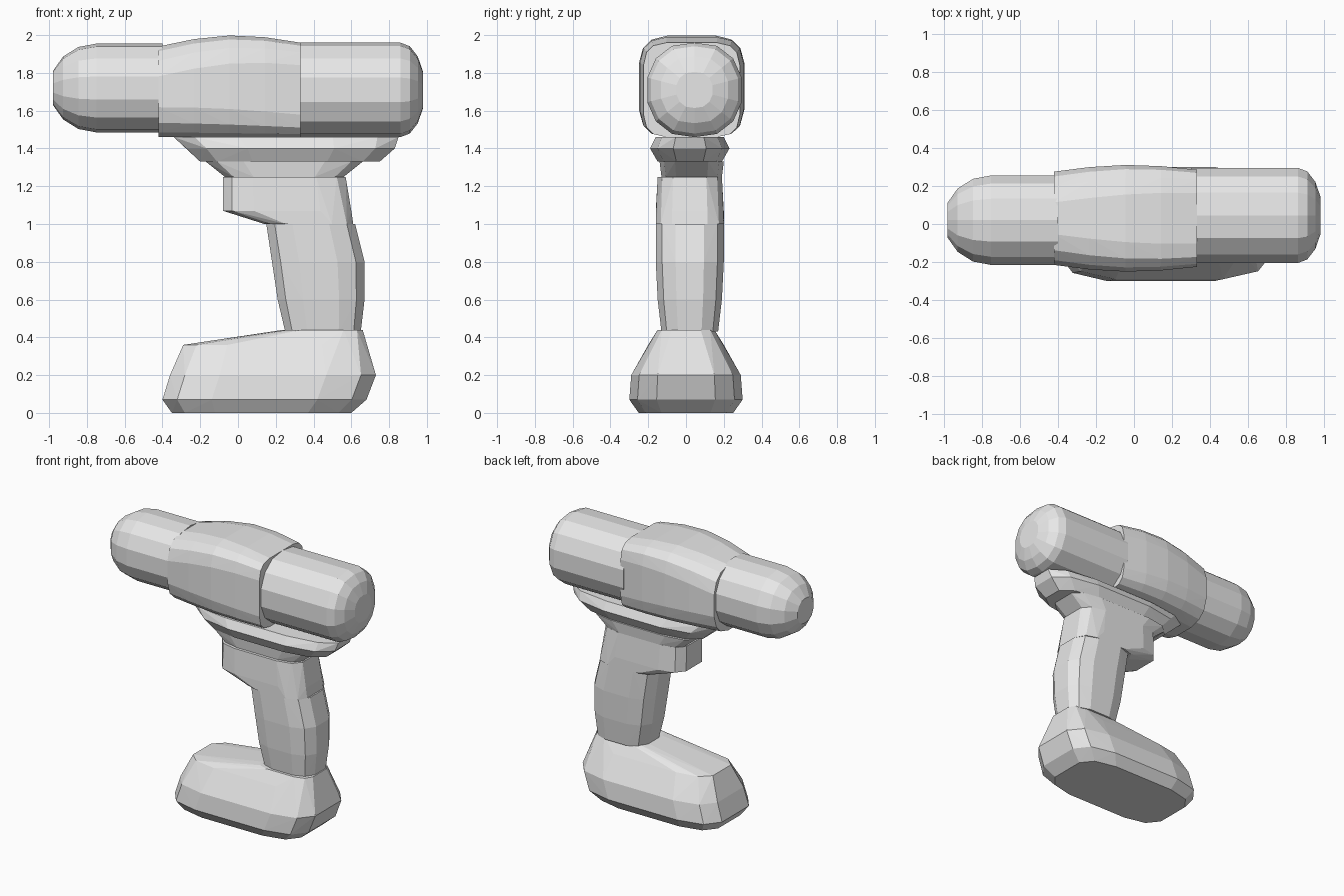
import bpy, bmesh
from math import cos, sin, pi, copysign

old = bpy.data.objects.get("Cube")
if old:
    bpy.data.objects.remove(old, do_unlink=True)

grey = bpy.data.materials.new("plain_grey")
grey.use_nodes = True
colour = (0.8, 0.8, 0.8, 1)
grey.diffuse_color = colour
grey.node_tree.nodes["Principled BSDF"].inputs["Base Color"].default_value = colour


def hull(name, points):
    """Faceted convex part wrapped around the points."""
    bm = bmesh.new()
    for point in points:
        bm.verts.new(point)
    bmesh.ops.convex_hull(bm, input=bm.verts[:])
    loose = [vert for vert in bm.verts if not vert.link_faces]
    bmesh.ops.delete(bm, geom=loose, context='VERTS')
    bmesh.ops.recalc_face_normals(bm, faces=bm.faces[:])
    mesh = bpy.data.meshes.new(name)
    bm.to_mesh(mesh)
    bm.free()
    mesh.materials.append(grey)
    part = bpy.data.objects.new(name, mesh)
    bpy.context.collection.objects.link(part)


def ring(centre_u, centre_v, half_u, half_v, power, sides):
    """Rounded-box cross-section; a higher power makes it squarer."""
    def reach(wave):
        flat = cos(pi / sides)
        return copysign(min(abs(wave) / flat, 1) ** (2 / power), wave)

    for i in range(sides):
        angle = 2 * pi * (i + 0.5) / sides
        yield (centre_u + half_u * reach(cos(angle)),
               centre_v + half_v * reach(sin(angle)))


def domed_tube(name, start, end, centre, radius, dome, sides=14):
    """Tube along x, rounded off over the dome length at its end."""
    direction = copysign(1, end - start)
    points = [(start, y, z) for y, z in ring(*centre, radius, radius, 2.2, sides)]
    for step in range(4):
        angle = step * pi / 8
        # the dome is cut off flat at the last step
        along = dome * sin(angle) / sin(3 * pi / 8)
        size = radius * cos(angle)
        x = end - direction * (dome - along)
        points += [(x, y, z) for y, z in ring(*centre, size, size, 2.2, sides)]
    hull(name, points)


def column(name, centre_y, power, sections, sides=12):
    """Stacked sections: height, left end, right end, half depth."""
    points = []
    for z, left, right, half_depth in sections:
        middle, half_length = (left + right) / 2, (right - left) / 2
        outline = ring(middle, centre_y, half_length, half_depth, power, sides)
        points += [(x, y, z) for x, y in outline]
    hull(name, points)


def bulged_housing(name, start, end, bottom, centre_y, steps=4, sides=16):
    """Box along x that swells in the middle and gets squarer to the end."""
    points = []
    for step in range(steps + 1):
        t = step / steps
        swell = 0.03 * sin(pi * t)
        half_depth = 0.245 + 0.01 * t + swell
        half_height = 0.24 + 0.01 * t + swell * 0.8
        outline = ring(centre_y, bottom + half_height,
                       half_depth, half_height, 3 + 2 * t, sides)
        points += [(start + (end - start) * t, y, z) for y, z in outline]
    hull(name, points)


# Upper housing, from chuck to motor end
domed_tube("chuck", start=-0.4, end=-0.98, centre=(0.02, 1.72), radius=0.235, dome=0.23)
bulged_housing("gear_housing", start=-0.42, end=0.33, bottom=1.46, centre_y=0.03)
domed_tube("motor_housing", start=0.3, end=0.98, centre=(0.045, 1.71), radius=0.25, dome=0.12)

# Stepped neck under the housing
column("neck_plate", centre_y=0.02, power=3, sections=[
    (1.46, -0.34, 0.85, 0.18),
    (1.4, -0.27, 0.83, 0.21),
    (1.33, -0.2, 0.75, 0.17)])
column("neck_step", centre_y=0.03, power=4, sections=[
    (1.33, -0.17, 0.66, 0.17),
    (1.25, -0.07, 0.56, 0.16)])

# Handle
column("trigger_block", centre_y=0.02, power=4, sections=[
    (1.25, -0.08, 0.57, 0.17),
    (1.07, -0.08, 0.6, 0.18),
    (1, 0.14, 0.61, 0.18)])
column("grip", centre_y=0.02, power=3, sections=[
    (1, 0.15, 0.62, 0.18),
    (0.8, 0.18, 0.67, 0.18),
    (0.6, 0.21, 0.67, 0.17),
    (0.43, 0.25, 0.65, 0.15)])

# Battery foot with a top sloping down to the front
column("battery_foot", centre_y=0, power=4, sections=[
    (0.44, 0.24, 0.66, 0.15),
    (0.36, -0.29, 0.68, 0.2),
    (0.2, -0.36, 0.73, 0.29),
    (0.07, -0.4, 0.68, 0.3),
    (0, -0.35, 0.6, 0.25)])
